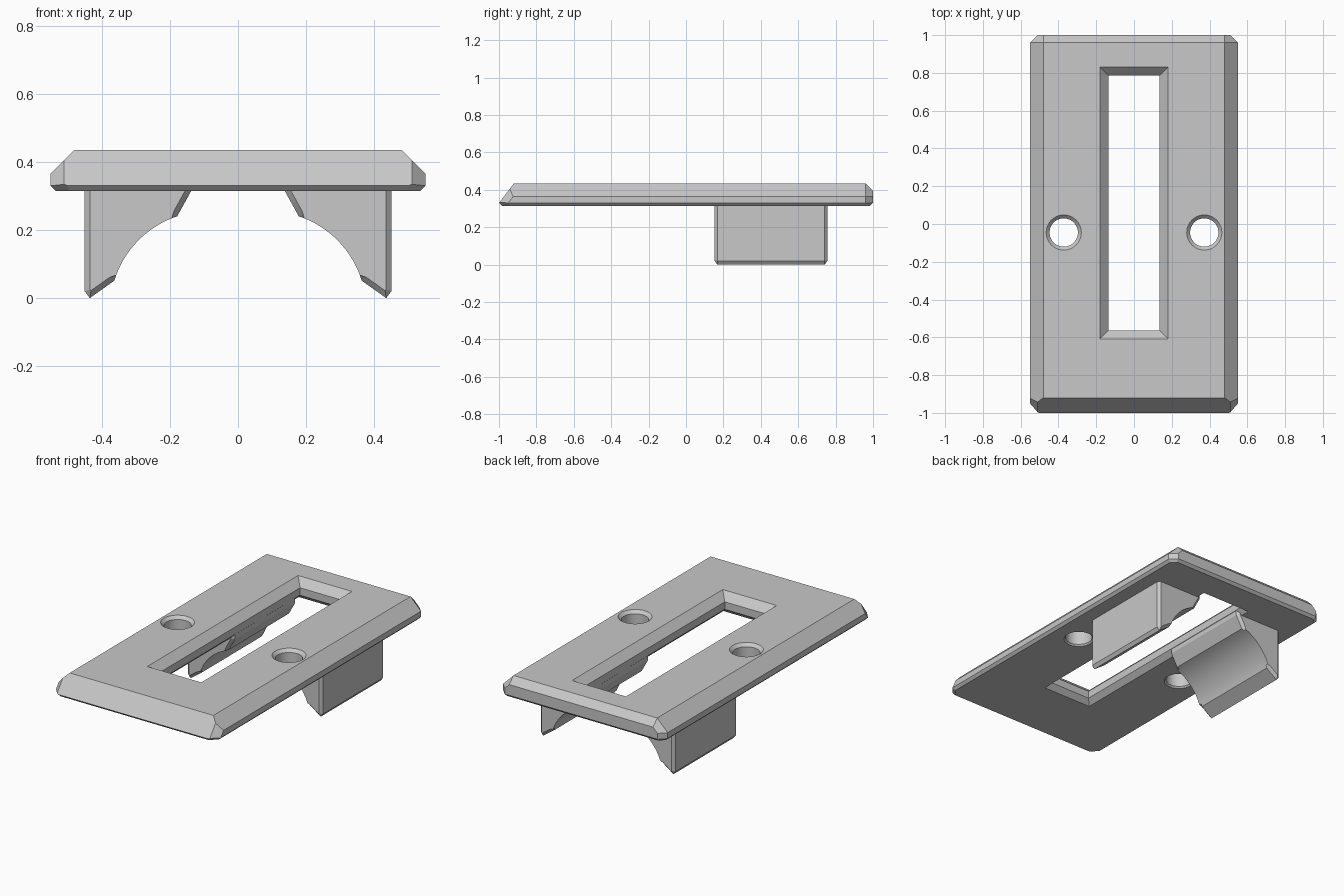
import bpy
import bmesh
from math import cos, sin, radians, pi
from mathutils import Vector

default = bpy.data.objects.get("Cube")
if default:
    bpy.data.objects.remove(default, do_unlink=True)

grey = bpy.data.materials.new("plain_grey")
grey.use_nodes = True
grey.diffuse_color = (0.58, 0.58, 0.58, 1)
grey.node_tree.nodes["Principled BSDF"].inputs["Base Color"].default_value = grey.diffuse_color

BOTTOM, TOP = 0.315, 0.435
HALF_W, HALF_L = 0.55, 1.0


def make_object(name, bm):
    bmesh.ops.recalc_face_normals(bm, faces=bm.faces[:])
    mesh = bpy.data.meshes.new(name)
    bm.to_mesh(mesh)
    bm.free()
    mesh.materials.append(grey)
    obj = bpy.data.objects.new(name, mesh)
    bpy.context.collection.objects.link(obj)
    return obj


def loft(bm, rings):
    """Skin a stack of equal-length rings and cap both ends."""
    loops = [[bm.verts.new(p) for p in ring] for ring in rings]
    for low, high in zip(loops, loops[1:]):
        for i in range(len(low)):
            j = (i + 1) % len(low)
            bm.faces.new((low[i], low[j], high[j], high[i]))
    return [bm.faces.new(loops[0]), bm.faces.new(loops[-1])]


def activate(obj):
    bpy.ops.object.select_all(action='DESELECT')
    obj.select_set(True)
    bpy.context.view_layer.objects.active = obj


# Cover plate: a block trimmed by sloping planes
def rectangle(x, y0, y1, z):
    return [(-x, y0, z), (x, y0, z), (x, y1, z), (-x, y1, z)]


bm = bmesh.new()
loft(bm, [rectangle(HALF_W, -HALF_L, HALF_L, z) for z in (BOTTOM, TOP)])
trims = [
    ((0, -0.92, TOP), (0, -0.105, 0.08)),        # front slope
    ((0, 0.96, TOP), (0, 1, 1)),                 # back top edge
    ((0, -0.985, BOTTOM), (0, -1, -1)),          # front lower edge
    ((0, 0.985, BOTTOM), (0, 1, -1)),            # back lower edge
]
for s in (-1, 1):
    trims += [
        ((s * 0.48, 0, TOP), (s, 0, 1)),                         # side slope
        ((s * 0.535, 0, BOTTOM), (s, 0, -1)),                    # side lower edge
        ((s * 0.51, -1, 0.33), (s * 0.131, -0.105, 0.08)),       # front corner
        ((s * 0.55, 0.96, 0.365), (s, 1, 0)),                    # back corner
        ((s * 0.55, 0.96, 0.365), (s, 1, 1)),                    # back corner top
        ((s * 0.535, 0.955, BOTTOM), (s, 1, -1.4)),              # back corner foot
        ((s * 0.535, -0.945, BOTTOM), (s, -1, -1.4)),            # front corner foot
    ]
for point, normal in trims:
    bmesh.ops.bisect_plane(bm, geom=bm.verts[:] + bm.edges[:] + bm.faces[:], dist=1e-5,
                           plane_co=point, plane_no=Vector(normal).normalized(),
                           clear_outer=True)
    rim = [e for e in bm.edges if e.is_boundary]
    if rim:
        bmesh.ops.holes_fill(bm, edges=rim, sides=0)
plate = make_object("cover_plate", bm)


# Cutters overshoot the plate, keeping the edge slopes going
def cut_plate(rings):
    bm = bmesh.new()
    loft(bm, rings)
    cutter = make_object("cutter", bm)
    cutter.hide_render = True
    activate(plate)
    mod = plate.modifiers.new("cut", 'BOOLEAN')
    mod.operation = 'DIFFERENCE'
    mod.solver = 'EXACT'
    mod.object = cutter
    bpy.ops.object.modifier_apply(modifier=mod.name)
    bpy.data.objects.remove(cutter, do_unlink=True)


def circle(x, y, r, z, n=48):
    return [(x + r * cos(2 * pi * i / n), y + r * sin(2 * pi * i / n), z) for i in range(n)]


def flared(shape, top_flare, low_flare, over=0.02):
    """Rings of a straight opening with a chamfer at each end."""
    return [shape(low_flare + over, BOTTOM - over), shape(0, BOTTOM + low_flare),
            shape(0, TOP - top_flare), shape(top_flare + over, TOP + over)]


# Long central slot and two screw holes
cut_plate(flared(lambda g, z: rectangle(0.135 + g, -0.563 - g, 0.785 + g, z), 0.045, 0.03))
for side in (-1, 1):
    cut_plate(flared(lambda g, z: circle(side * 0.372, -0.045, 0.075 + g, z), 0.018, 0.009))


# Curved retaining legs, with chamfered ends
def make_leg(name, side):
    profile = [(0.45, 0.36), (0.45, 0.02), (0.435, 0.0)]
    for i in range(17):
        a = radians(17.1 + (71.6 - 17.1) * i / 16)
        profile.append((0.087 + 0.289 * cos(a), -0.034 + 0.289 * sin(a)))
    profile += [(0.137, 0.315), (0.137, 0.36)]
    bm = bmesh.new()
    caps = loft(bm, [[(side * x, y, z) for x, z in profile] for y in (0.152, 0.757)])
    edges = list({e for f in caps for e in f.edges})
    bmesh.ops.bevel(bm, geom=edges, offset=0.016, segments=1, affect='EDGES',
                    clamp_overlap=True)
    return make_object(name, bm)


parts = [plate, make_leg("left_leg", 1), make_leg("right_leg", -1)]
for part in parts:
    activate(part)
    bpy.ops.object.shade_smooth_by_angle(angle=radians(20))
